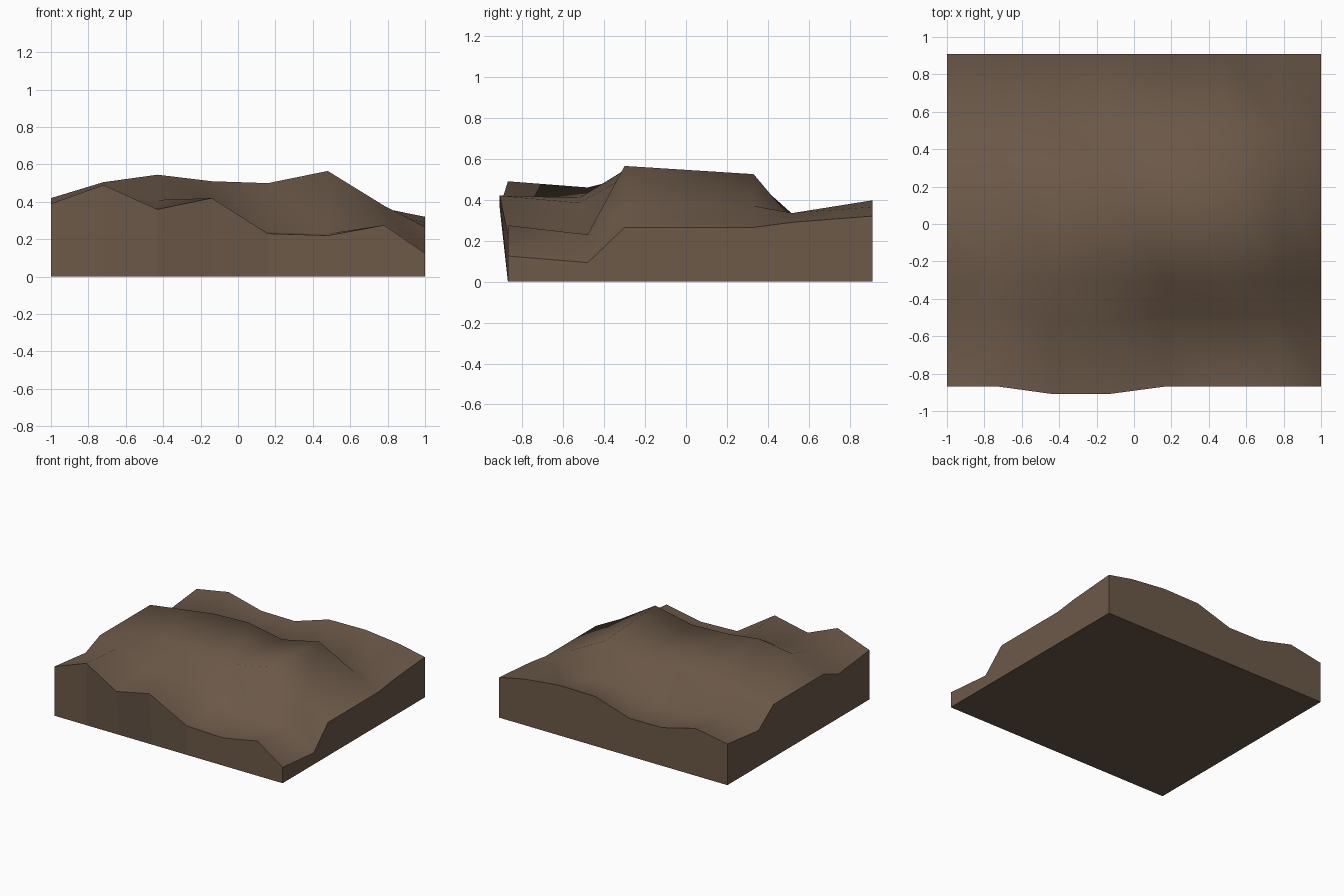
import bpy, bmesh

if "Cube" in bpy.data.objects:
    bpy.data.objects.remove(bpy.data.objects["Cube"])

# Terrain contour stations: columns in x, one height profile per y row
XS = [-1, -.72, -.43, -.14, .16, .48, .78, 1]
ROWS = {
    -.87: [.39, .49, .36, .42, .23, .22, .275, .125],
    -.48: [.35, .46, .41, .385, .24, .23, .23, .093],
    -.30: [.42, .505, .545, .51, .50, .565, .38, .265],
    .33: [.42, .46, .50, .51, .456, .525, .37, .265],
    .52: [.285, .33, .27, .26, .30, .30, .335, .29],
    .91: [.325, .375, .303, .30, .393, .397, .365, .32],
}
BULGE = {-.43: -.04, -.14: -.04}   # front rock lip pushed outwards

bm = bmesh.new()

# Rolling top surface
grid = []
for y, heights in ROWS.items():
    row = []
    for x, z in zip(XS, heights):
        push = BULGE.get(x, 0) if y < -.4 else 0
        row.append(bm.verts.new((x, y + push, z)))
    grid.append(row)
for a, b in zip(grid, grid[1:]):
    for i in range(len(XS) - 1):
        # split each quad with a diagonal
        bm.faces.new((a[i], a[i + 1], b[i])).smooth = True
        bm.faces.new((a[i + 1], b[i + 1], b[i])).smooth = True

# Cut sides: drop the rim to the ground, then close the underside
rim = [e for e in bm.edges if e.is_boundary]
for e in rim:
    e.smooth = False
new = bmesh.ops.extrude_edge_only(bm, edges=rim)["geom"]
for v in (g for g in new if isinstance(g, bmesh.types.BMVert)):
    v.co.z = 0
    v.co.y = max(v.co.y, -.87)
for f in (g for g in new if isinstance(g, bmesh.types.BMFace)):
    f.smooth = False
base_edges = [e for e in bm.edges if e.is_boundary]
for f in bmesh.ops.contextual_create(bm, geom=base_edges)["faces"]:
    f.smooth = False
for e in base_edges:
    e.smooth = False
for e in bm.edges:
    if len(e.link_faces) == 2 and not any(f.smooth for f in e.link_faces):
        e.smooth = e.calc_face_angle(0) < .6
bmesh.ops.recalc_face_normals(bm, faces=bm.faces[:])

mesh = bpy.data.meshes.new("terrain_block")
bm.to_mesh(mesh)
bm.free()
terrain = bpy.data.objects.new("terrain_block", mesh)
bpy.context.collection.objects.link(terrain)

# Earth brown
earth = bpy.data.materials.new("earth")
earth.diffuse_color = (.15, .1, .066, 1)
earth.use_nodes = True
earth.node_tree.nodes["Principled BSDF"].inputs["Base Color"].default_value = earth.diffuse_color
mesh.materials.append(earth)
